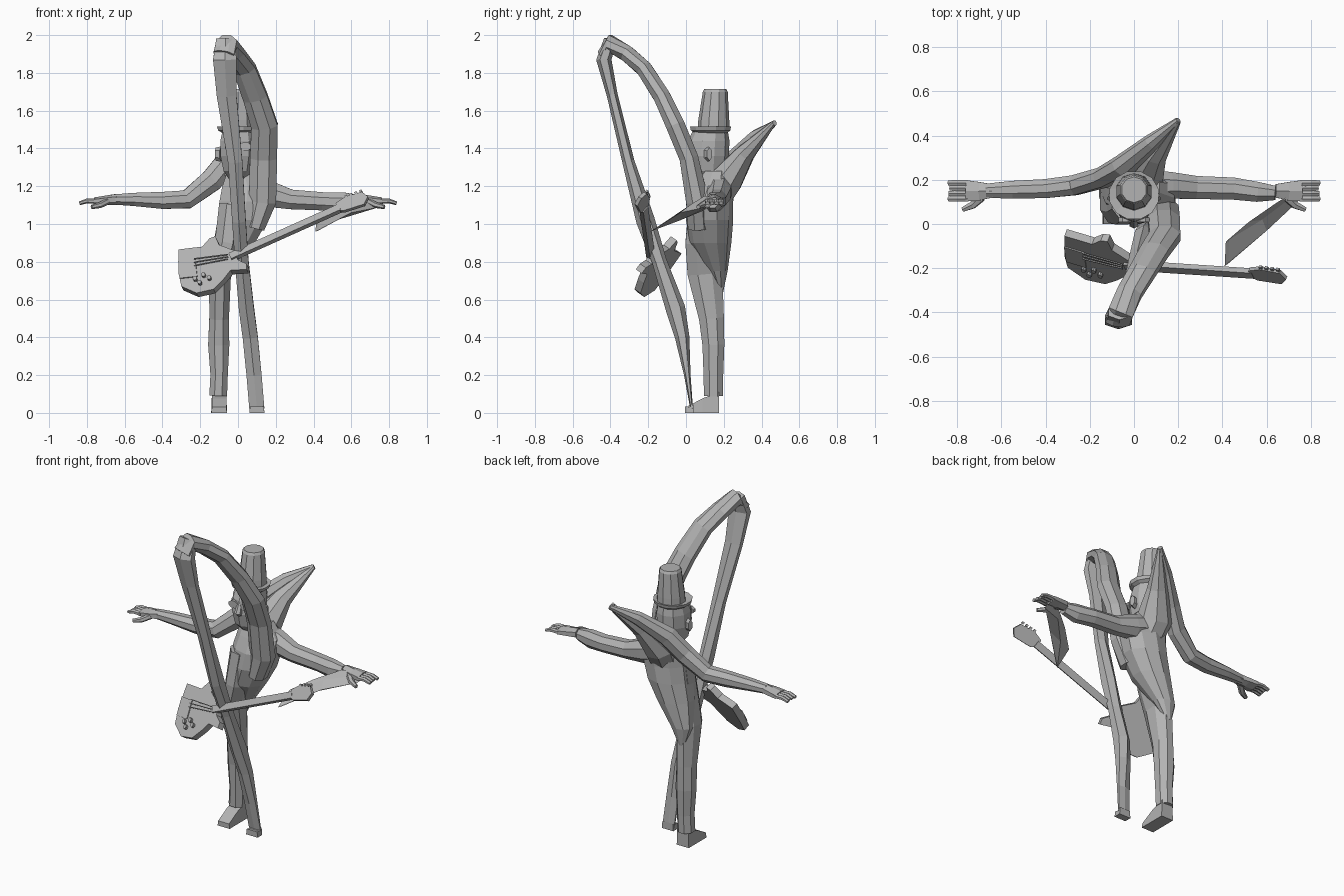
import bpy, bmesh, math
from mathutils import Vector

grey = bpy.data.materials.new("grey")
grey.diffuse_color = (0.45, 0.45, 0.45, 1)


def finish(name, bm):
    bmesh.ops.recalc_face_normals(bm, faces=bm.faces)
    me = bpy.data.meshes.new(name)
    bm.to_mesh(me)
    bm.free()
    me.materials.append(grey)
    ob = bpy.data.objects.new(name, me)
    bpy.context.collection.objects.link(ob)
    return ob


def skin(name, rings):
    """Join rings of equal length into a closed skin."""
    bm = bmesh.new()
    vs = [[bm.verts.new(p) for p in r] for r in rings]
    n = len(vs[0])
    for a, b in zip(vs, vs[1:]):
        for i in range(n):
            j = (i + 1) % n
            bm.faces.new((a[i], a[j], b[j], b[i]))
    bm.faces.new(vs[0][::-1])
    bm.faces.new(vs[-1])
    return finish(name, bm)


def tube(name, pts, side, n=8):
    """Limb along (x, y, z, half width along side, other half width)."""
    c = [Vector(p[:3]) for p in pts]
    rings = []
    for i, p in enumerate(pts):
        t = (c[min(i + 1, len(c) - 1)] - c[max(i - 1, 0)]).normalized()
        s = Vector(side)
        s = (s - t * s.dot(t)).normalized()
        u = t.cross(s)
        k = 1 / math.cos(math.pi / n)
        rings.append([c[i] + k * (s * p[3] * math.cos(a) + u * p[4] * math.sin(a))
                      for a in (2 * math.pi * (j + .5) / n for j in range(n))])
    return skin(name, rings)


def stack(name, rows, n=8):
    """Upright body from rows of (z, x, y, half x, half y)."""
    return skin(name, [[(x + rx * math.cos(a), y + ry * math.sin(a), z)
                        for a in (2 * math.pi * (j + .5) / n for j in range(n))]
                       for z, x, y, rx, ry in rows])


# Hat and head
stack("hat_crown", [(1.49, 0, .145, .085, .085), (1.55, 0, .147, .082, .082),
                    (1.70, 0, .155, .066, .066), (1.715, 0, .155, .058, .058)], 10)
stack("hat_brim", [(1.475, 0, .135, .075, .075), (1.495, 0, .13, .108, .108),
                   (1.515, 0, .13, .115, .112), (1.51, 0, .14, .08, .08)], 12)
stack("head", [(1.24, 0, .12, .05, .06), (1.28, 0, .115, .08, .095), (1.36, 0, .115, .098, .112),
               (1.44, 0, .12, .098, .11), (1.5, 0, .13, .085, .09)], 10)
stack("neck", [(1.14, .02, .15, .07, .06), (1.27, 0, .14, .055, .055)])
tube("nose", [(0, .02, 1.42, .014, .012), (0, 0, 1.37, .02, .018), (0, .02, 1.35, .015, .01)], (1, 0, 0), 6)
for s in (-1, 1):
    tube("ear", [(s * .09, .115, 1.37, .02, .035), (s * .118, .125, 1.37, .014, .03)], (0, 1, 0), 6)
    tube("eye_lens", [(s * .04, .03, 1.41, .03, .022), (s * .04, .008, 1.41, .03, .022)], (1, 0, 0), 8)

# Coat with a tail slanting to one side
stack("coat", [(.64, -.1, .185, .02, .012), (.75, -.085, .165, .07, .055), (.9, -.02, .13, .115, .11),
               (1.02, .025, .125, .14, .125), (1.12, .045, .13, .15, .12),
               (1.2, .05, .15, .14, .105), (1.28, .03, .165, .09, .075)], 10)
# Coat drawn back and up to the far shoulder
tube("shoulder_stretch", [(.04, .15, 1.12, .09, .075), (.03, .215, 1.235, .1, .085),
                          (.09, .315, 1.375, .058, .05), (.2, .465, 1.535, .012, .012)], (1, 0, 0))

# Standing leg and shoe
tube("standing_leg", [(-.105, .145, .09, .047, .05), (-.1, .145, .2, .046, .052), (-.102, .145, .36, .056, .058),
                      (-.1, .135, .5, .052, .066), (-.095, .1, .74, .058, .092),
                      (-.055, .095, .9, .068, .098), (-.03, .105, 1.1, .07, .09)], (1, 0, 0))


def shoe(name, x, y0, y1, w, h0, h1):
    rings = []
    for y, h in ((y0, h0), ((y0 + y1) / 2, h1 * .7), (y1, h1)):
        rings.append([(x - w, y, 0), (x + w, y, 0), (x + w * .9, y, h), (x - w * .9, y, h)])
    skin(name, rings)


shoe("standing_shoe", -.1, 0, .175, .042, .03, .11)
shoe("raised_shoe", .1, -.005, .04, .04, .035, .045)

# Raised leg: thigh up to the knee, then the long shin back to the ground
tube("raised_thigh", [(.09, .07, .98, .05, .06), (.13, .06, 1.12, .072, .06), (.135, .015, 1.35, .072, .05),
                      (.14, -.055, 1.52, .07, .05), (.092, -.125, 1.67, .065, .045),
                      (.035, -.22, 1.82, .06, .042), (-.02, -.31, 1.9, .056, .042),
                      (-.06, -.40, 1.955, .058, .045), (-.075, -.445, 1.9, .055, .025)], (1, 0, 0))
tube("raised_shin", [(-.065, -.40, 1.975, .05, .03), (-.07, -.435, 1.87, .062, .035), (-.06, -.39, 1.68, .052, .025),
                     (-.015, -.305, 1.33, .038, .028), (.005, -.215, 1.02, .036, .043),
                     (.02, -.14, .8, .036, .034), (.045, -.055, .55, .04, .045), (.065, -.02, .4, .04, .033),
                     (.085, .007, .2, .04, .015), (.1, .03, .02, .04, .006)], (1, 0, 0), 6)

# Arms
tube("stretched_arm", [(.2, .47, 1.535, .012, .015), (.08, .37, 1.46, .035, .04), (-.05, .26, 1.34, .05, .06),
                       (-.14, .21, 1.23, .045, .06), (-.27, .175, 1.13, .045, .05), (-.4, .16, 1.125, .043, .045),
                       (-.55, .155, 1.13, .04, .035), (-.67, .15, 1.13, .032, .026)], (0, 1, 0))
tube("bent_arm", [(.06, .17, 1.19, .075, .075), (.16, .175, 1.16, .06, .07), (.28, .165, 1.13, .052, .052),
                  (.45, .16, 1.12, .05, .048), (.56, .145, 1.115, .045, .052), (.64, .14, 1.12, .032, .035)], (0, 1, 0))
# Sleeve drawn forward into a point
skin("sleeve_point", [[(.65, .1, 1.15), (.79, .18, 1.13), (.75, .11, 1.09), (.64, .09, 1.07)],
                      [(.52, .01, 1.09), (.58, .02, 1.1), (.60, -.03, 1.06), (.52, -.03, 1.02)],
                      [(.415, -.08, 1.03), (.43, -.07, 1.03), (.425, -.18, .965), (.41, -.19, .96)]])
# Hands
for s in (-1, 1):
    tube("palm", [(s * .64, .15, 1.13, .03, .026), (s * .7, .148, 1.125, .042, .022),
                  (s * .76, .15, 1.12, .048, .018)], (0, 1, 0), 6)
    tube("thumb", [(s * .69, .12, 1.12, .018, .015), (s * .73, .085, 1.1, .016, .014),
                   (s * .775, .065, 1.09, .01, .01)], (0, 1, 0), 6)
    for k, dy in enumerate((-.036, -.012, .012, .036)):
        tube("finger", [(s * .75, .15 + dy, 1.12, .013, .012), (s * .8, .15 + dy, 1.122, .013, .011),
                        (s * (.84 - .004 * (k % 3)), .15 + dy, 1.11, .011, .008)], (0, 1, 0), 6)

# Guitar: every part lies on one tilted plane
NORMAL = Vector((-.38, -1, .7)).normalized()


def plate(name, outline, front, back):
    base = [Vector((x, -.78 - .38 * x + .7 * z, z)) for x, z in outline]
    return skin(name, [[p + NORMAL * d for p in base] for d in (front, back)])


def bar(name, a, b, w, front, back):
    a, b = Vector(a), Vector(b)
    q = Vector((a.y - b.y, b.x - a.x)).normalized() * w
    plate(name, [a + q, b + q, b - q, a - q], front, back)


plate("guitar_body", [(-.315, .865), (-.26, .872), (-.19, .88), (-.15, .925), (-.12, .935), (-.10, .89),
                      (-.02, .86), (0, .81), (.045, .79), (.045, .76), (-.04, .755), (-.075, .71),
                      (-.13, .655), (-.22, .635), (-.3, .67), (-.315, .74)], .0, -.04)
bar("guitar_neck", (-.04, .825), (.54, 1.085), .016, .012, -.016)
plate("headstock", [(.53, 1.07), (.56, 1.065), (.67, 1.1), (.69, 1.14), (.66, 1.165), (.57, 1.14), (.52, 1.105)], .01, -.01)
bar("bridge_plate", (-.31, .755), (-.22, .765), .045, .006, 0)
for k in range(3):
    bar("string", (-.23, .775 + .018 * k), (-.05, .81 + .012 * k), .002, .012, .006)
for k in range(4):
    x, z = .575 + .026 * k, 1.14 + .009 * k
    bar("tuning_peg", (x, z), (x - .004, z + .01), .007, .006, -.006)
for x, z in ((-.225, .705), (-.18, .725), (-.2, .685), (-.15, .71)):
    plate("knob", [(x + .011 * math.cos(a), z + .011 * math.sin(a))
                   for a in (math.pi * k / 4 for k in range(8))], .016, 0)
